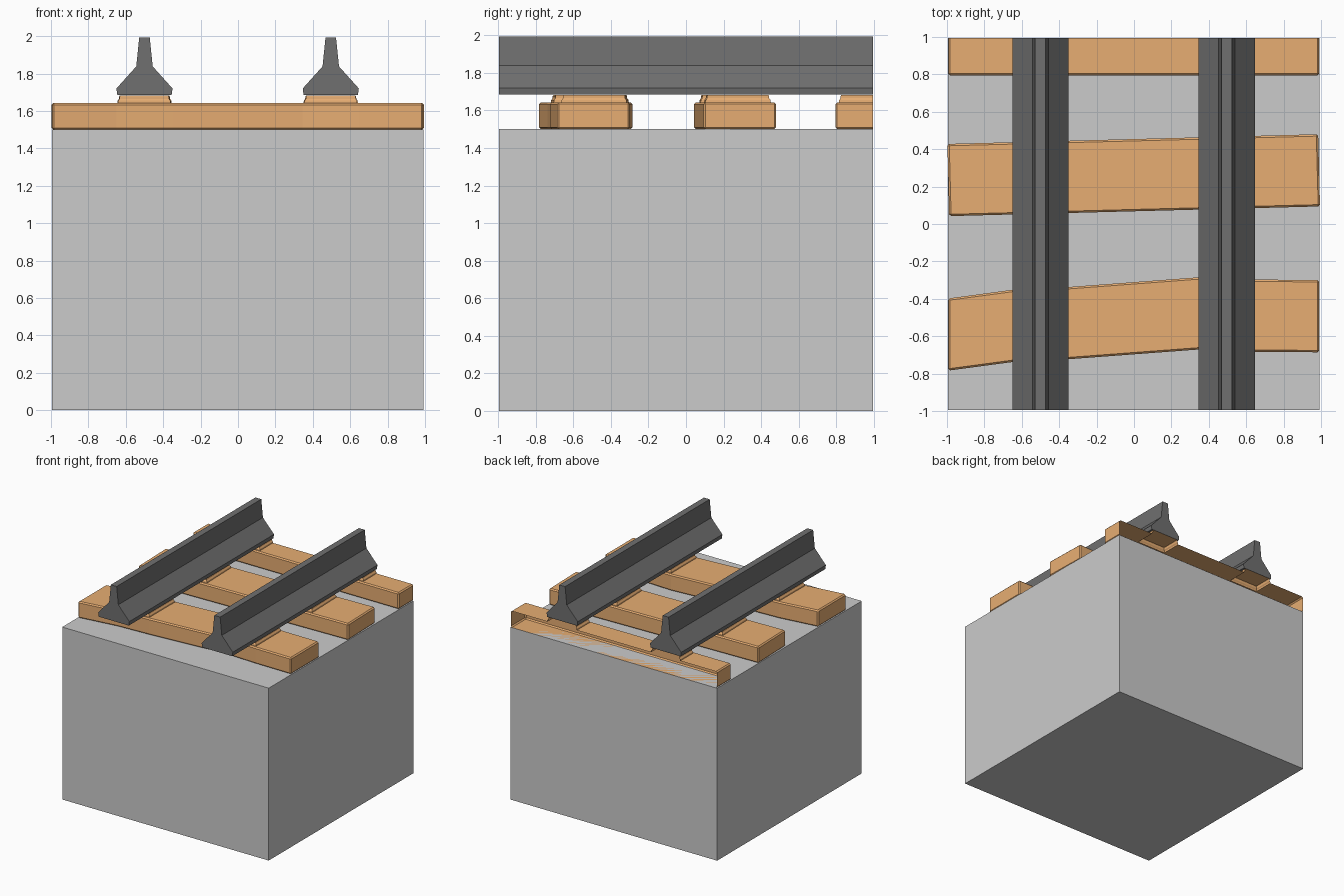
import bpy, bmesh, math
from mathutils import Matrix, Vector

if "Cube" in bpy.data.objects:
    bpy.data.objects.remove(bpy.data.objects["Cube"])


def material(name, rgb):
    m = bpy.data.materials.new(name)
    m.diffuse_color = (*rgb, 1)
    m.use_nodes = True
    m.node_tree.nodes["Principled BSDF"].inputs["Base Color"].default_value = m.diffuse_color
    return m


wood = material("wood", (0.8, 0.42, 0.17))
steel = material("steel", (0.16, 0.16, 0.16))


def finish(name, bm, mat=None):
    me = bpy.data.meshes.new(name)
    bm.to_mesh(me)
    bm.free()
    ob = bpy.data.objects.new(name, me)
    bpy.context.collection.objects.link(ob)
    if mat:
        me.materials.append(mat)
    return ob


def loft(bm, sections):
    """Closed solid through a row of matching cross-sections."""
    rings = [[bm.verts.new(p) for p in s] for s in sections]
    n = len(rings[0])
    for a, b in zip(rings, rings[1:]):
        for i in range(n):
            j = (i + 1) % n
            bm.faces.new((a[i], a[j], b[j], b[i]))
    bm.faces.new(rings[0])
    bm.faces.new(rings[-1])
    bmesh.ops.recalc_face_normals(bm, faces=bm.faces)


# Ground block
bm = bmesh.new()
bmesh.ops.create_cube(bm, size=1)
bmesh.ops.scale(bm, vec=(1.987, 1.988, 1.5), verts=bm.verts)
bmesh.ops.translate(bm, vec=(-0.002, 0, 0.75), verts=bm.verts)
finish("ground_block", bm)

# Rails
RAIL_X = (-0.5, 0.496)
half = [(0.145, 1.684), (0.15, 1.72), (0.044, 1.838), (0.028, 1.993)]
profile = half + [(-x, z) for x, z in reversed(half)]
for side, cx in zip(("left", "right"), RAIL_X):
    bm = bmesh.new()
    loft(bm, [[(cx + x, y, z) for x, z in profile] for y in (-0.994, 0.994)])
    finish("rail_" + side, bm, steel)

# Sleepers: bevelled beams with a stepped pad under each rail
STATIONS = (-0.993, -0.65, -0.35, 0.346, 0.646, 0.99)
HALF, Z0, Z1 = 0.193, 1.5, 1.643


def sleeper(name, centres, angle=0.0, cut_y=None):
    bm = bmesh.new()
    loft(bm, [[(x, c - HALF, Z0), (x, c + HALF, Z0), (x, c + HALF, Z1), (x, c - HALF, Z1)]
              for x, c in zip(STATIONS, centres)])
    sharp = [e for e in bm.edges if e.calc_face_angle(0) > 0.7]
    bmesh.ops.bevel(bm, geom=sharp, offset=0.01, segments=1, affect='EDGES')
    bm.normal_update()
    pads = [f for f in bm.faces if f.normal.z > 0.99
            and min(abs(f.calc_center_median().x - r) for r in RAIL_X) < 0.05]
    for inset, rise in ((0.013, 0), (0.002, 0.012), (0.01, 0.01), (0.001, 0.012), (0.006, 0.006)):
        bmesh.ops.inset_individual(bm, faces=pads, thickness=inset, depth=rise)
    pivot = Vector((0, centres[2], 0))
    bmesh.ops.rotate(bm, verts=bm.verts, cent=pivot, matrix=Matrix.Rotation(angle, 3, 'Z'))
    if cut_y is not None:
        # The last sleeper is sliced open at the back edge
        bmesh.ops.bisect_plane(bm, geom=bm.verts[:] + bm.edges[:] + bm.faces[:],
                               plane_co=(0, cut_y, 0), plane_no=(0, 1, 0), clear_outer=True)
    finish(name, bm, wood)


sleeper("sleeper_front", (-0.591, -0.545, -0.530, -0.478, -0.490, -0.493))
sleeper("sleeper_middle", [0.261] * 6, angle=math.radians(1.5))
sleeper("sleeper_back", [0.988] * 6, cut_y=0.994)
